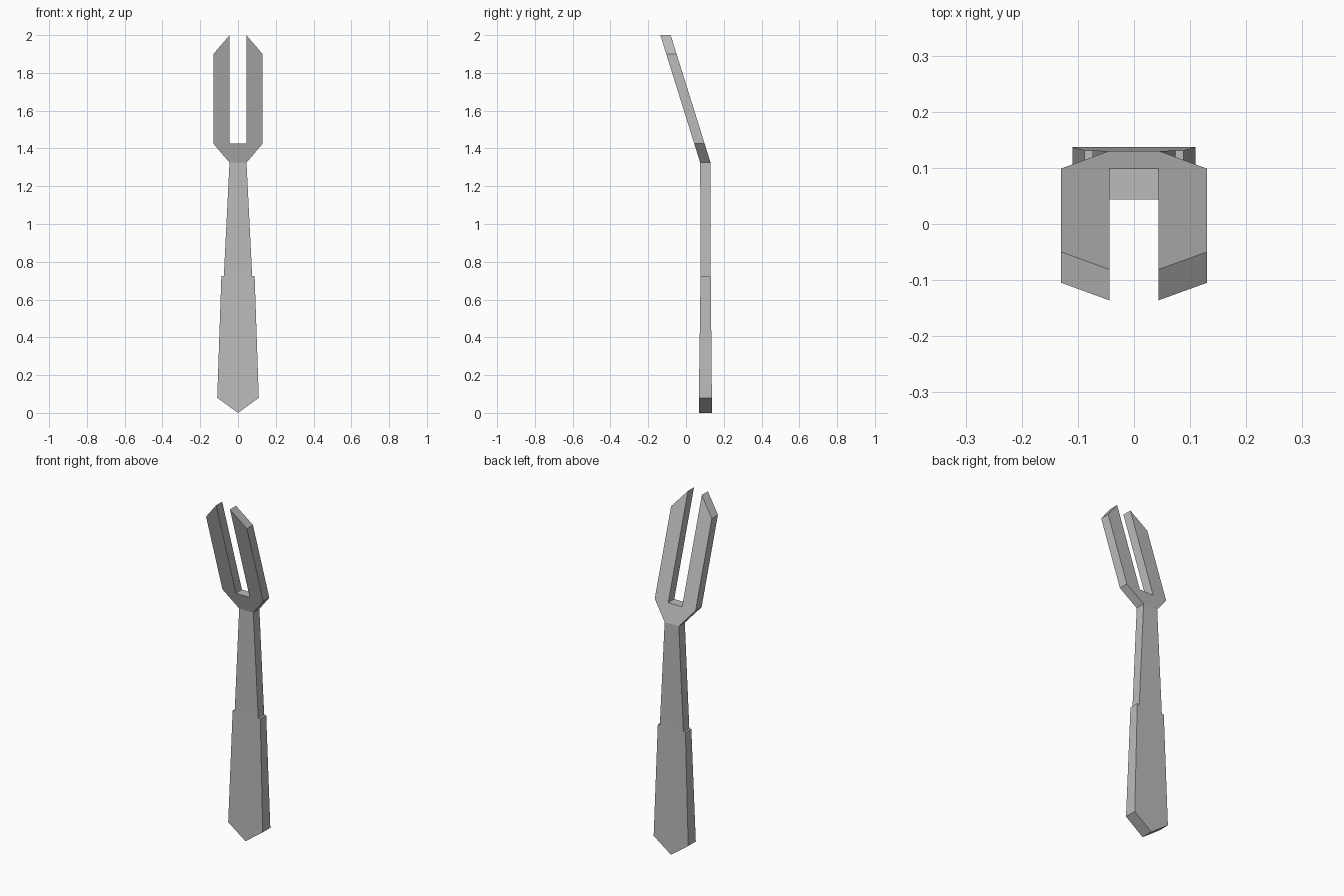
import bpy
import bmesh

if "Cube" in bpy.data.objects:
    bpy.data.objects.remove(bpy.data.objects["Cube"])

steel = bpy.data.materials.new("grey metal")
steel.diffuse_color = (0.5, 0.5, 0.5, 1)
steel.use_nodes = True
steel.node_tree.nodes["Principled BSDF"].inputs["Base Color"].default_value = steel.diffuse_color

# Side profile: (z, front y, back y)
SIDE = [(0.0, 0.068, 0.137), (0.08, 0.068, 0.137), (0.725, 0.077, 0.131),
        (1.325, 0.075, 0.13), (2.0, -0.136, -0.081)]


def depth(z):
    """Front and back y at height z."""
    for (z0, f0, b0), (z1, f1, b1) in zip(SIDE, SIDE[1:]):
        if z <= z1:
            t = (z - z0) / (z1 - z0)
            return f0 + t * (f1 - f0), b0 + t * (b1 - b0)
    return SIDE[-1][1:]


def slab(name, panels):
    """Closed slab from adjoining front panels, each a list of (x, z) corners."""
    bm = bmesh.new()
    for side in (0, 1):
        for panel in panels:
            bm.faces.new([bm.verts.new((x, depth(z)[side], z)) for x, z in panel])
    bmesh.ops.remove_doubles(bm, verts=bm.verts, dist=0.0005)
    # Close the rim between the front and back sheets
    rim = [e for e in bm.edges if e.is_boundary]
    bmesh.ops.bridge_loops(bm, edges=rim)
    bmesh.ops.recalc_face_normals(bm, faces=bm.faces)
    mesh = bpy.data.meshes.new(name)
    bm.to_mesh(mesh)
    bm.free()
    mesh.materials.append(steel)
    obj = bpy.data.objects.new(name, mesh)
    bpy.context.collection.objects.link(obj)
    return obj


# Pointed, tapering grip
slab("handle", [[(0, 0), (0.11, 0.08), (0.088, 0.725), (-0.088, 0.725), (-0.11, 0.08)]])

# Slim neck, flared shoulder and two bent prongs
neck = [(-0.075, 0.725), (0.075, 0.725), (0.045, 1.325), (-0.045, 1.325)]
shoulder = [(-0.045, 1.325), (0.045, 1.325), (0.13, 1.425),
            (0.044, 1.425), (-0.044, 1.425), (-0.13, 1.425)]
prong = [(0.044, 1.425), (0.13, 1.425), (0.13, 1.9), (0.044, 2.0)]
mirrored = [(-x, z) for x, z in reversed(prong)]
slab("neck_and_prongs", [neck, shoulder, prong, mirrored])
